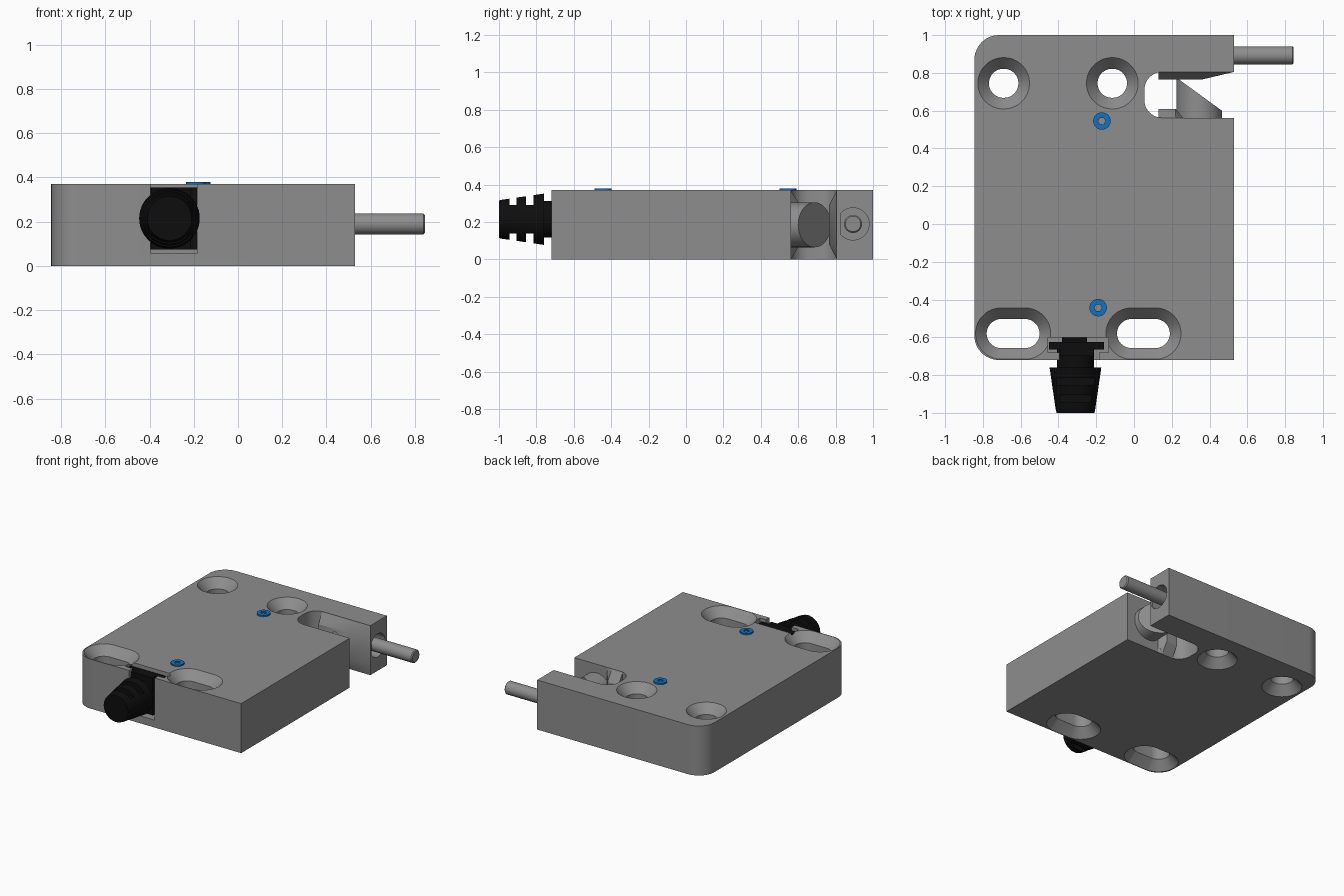
import bpy, bmesh, math
from mathutils import Vector, Matrix

if "Cube" in bpy.data.objects:
    bpy.data.objects.remove(bpy.data.objects["Cube"], do_unlink=True)


def material(name, colour):
    m = bpy.data.materials.new(name)
    m.use_nodes = True
    m.diffuse_color = (*colour, 1)
    m.node_tree.nodes["Principled BSDF"].inputs["Base Color"].default_value = (*colour, 1)
    return m


GREY = material("grey metal", (0.27, 0.27, 0.275))
BLACK = material("black rubber", (0.004, 0.004, 0.004))
BLUE = material("blue screw", (0.005, 0.17, 0.55))
TOP = 0.37
MID = TOP / 2


def finish(name, bm, mat):
    bmesh.ops.recalc_face_normals(bm, faces=bm.faces)
    mesh = bpy.data.meshes.new(name)
    bm.to_mesh(mesh)
    bm.free()
    obj = bpy.data.objects.new(name, mesh)
    bpy.context.collection.objects.link(obj)
    mesh.materials.append(mat)
    return obj


def loft(name, rings, mat=GREY):
    """Skin a stack of equal-length rings and cap both ends."""
    bm = bmesh.new()
    loops = [[bm.verts.new(p) for p in ring] for ring in rings]
    for a, b in zip(loops, loops[1:]):
        for i in range(len(a)):
            j = (i + 1) % len(a)
            bm.faces.new((a[i], a[j], b[j], b[i]))
    bm.faces.new(loops[0])
    bm.faces.new(loops[-1])
    return finish(name, bm, mat)


def box(name, lo, hi, mat=GREY):
    (x0, y0, z0), (x1, y1, z1) = lo, hi
    return loft(name, [[(x0, y0, z), (x1, y0, z), (x1, y1, z), (x0, y1, z)]
                       for z in (z0, z1)], mat)


def turned(name, centre, axis, profile, mat=GREY, sides=48):
    """Round part: profile lists (distance along axis, radius)."""
    turn = Vector((0, 0, 1)).rotation_difference(Vector(axis)).to_matrix()
    angles = [math.tau * i / sides for i in range(sides)]
    return loft(name, [[Vector(centre) + turn @ Vector((r * math.cos(a), r * math.sin(a), d))
                        for a in angles] for d, r in profile], mat)


def rounded(x0, x1, y0, y1, z, r_left, r_right, steps=12):
    """Rounded rectangle ring with separate left and right corner radii."""
    pts = []
    corners = [(x1, y1, r_right, -1, -1), (x0, y1, r_left, 1, -1),
               (x0, y0, r_left, 1, 1), (x1, y0, r_right, -1, 1)]
    for k, (x, y, r, sx, sy) in enumerate(corners):
        n = steps if r else 0
        for i in range(n + 1):
            a = math.pi / 2 * (k + (i / n if n else 0))
            pts.append((x + sx * r + r * math.cos(a), y + sy * r + r * math.sin(a), z))
    return pts


def cut(target, *cutters):
    for c in cutters:
        mod = target.modifiers.new("cut", "BOOLEAN")
        mod.operation, mod.solver, mod.object = "DIFFERENCE", "EXACT", c
        bpy.context.view_layer.objects.active = target
        bpy.ops.object.modifier_apply(modifier=mod.name)
        bpy.data.objects.remove(c, do_unlink=True)


def countersink(x, y, half):
    """Cutter for a screw hole or slot flared on both faces."""
    levels = [(-0.01, 0.145), (0.065, 0.077), (TOP - 0.065, 0.077), (TOP + 0.01, 0.145)]
    rings = []
    for z, r in levels:
        ring = []
        for i in range(48):
            a = math.tau * (i + 0.5) / 48
            side = half if math.cos(a) > 0 else -half
            ring.append((x + side + r * math.cos(a), y + r * math.sin(a), z))
        rings.append(ring)
    return loft("hole_cutter", rings)


# Housing block with rounded left corners
body = loft("housing", [rounded(-0.845, 0.53, -0.72, 1, z, 0.13, 0) for z in (0, TOP)])
cut(body,
    countersink(-0.69, 0.745, 0.001), countersink(-0.115, 0.745, 0.001),
    countersink(-0.64, -0.58, 0.063), countersink(0.05, -0.58, 0.063))

# Latch opening, rod bore and T-shaped cable pocket
cut(body,
    loft("latch_cutter", [rounded(0.055, 0.6, 0.562, 0.805, z, 0.095, 0)
                          for z in (-0.02, TOP + 0.02)]),
    turned("bore_cutter", (0.3, 0.893, 0.19), (1, 0, 0), [(0, 0.086), (0.3, 0.086)]),
    box("pocket_cutter", (-0.455, -0.68, 0.055), (-0.135, -0.6, 0.45)),
    box("mouth_cutter", (-0.395, -0.75, 0.055), (-0.185, -0.66, 0.45)))


# Bevelled lips narrowing the latch opening at mid height
def lip(name, wall, crest, x_start, x_flat, x_end):
    back = wall + 0.02 * (1 if wall > crest else -1)

    def section(x, y):
        return [(x, back, 0.004), (x, wall, 0.004), (x, y, 0.08),
                (x, y, TOP - 0.08), (x, wall, TOP - 0.004), (x, back, TOP - 0.004)]
    return loft(name, [section(x_start, crest), section(x_flat, crest),
                       section(x_end, wall)])


lip("rear_lip", 0.805, 0.765, 0.13, 0.36, 0.528)
lip("front_lip", 0.562, 0.61, 0.13, 0.22, 0.26)

# Latch bolt with a slanted end
bolt = turned("latch_bolt", (0.345, 0.5, MID), (0, 1, 0), [(0, 0.12), (0.4, 0.12)])
bm = bmesh.new()
bm.from_mesh(bolt.data)
edge = bmesh.ops.bisect_plane(bm, geom=bm.verts[:] + bm.edges[:] + bm.faces[:],
                              plane_co=(0.225, 0.775, MID), plane_no=(0.175, 0.24, 0),
                              clear_outer=True)["geom_cut"]
bmesh.ops.contextual_create(bm, geom=[e for e in edge if isinstance(e, bmesh.types.BMEdge)])
bmesh.ops.recalc_face_normals(bm, faces=bm.faces)
bm.to_mesh(bolt.data)
bm.free()

# Push rod
rod = turned("push_rod", (0, 0.893, 0.19), (1, 0, 0),
             [(0.29, 0.048), (0.838, 0.048), (0.845, 0.041)])

# Cable grommet: flange, neck and slotted cone
AX, AZ = -0.31, 0.215
box("grommet_flange", (-0.45, -0.665, 0.075), (-0.16, -0.625, 0.355), BLACK)
box("grommet_stub", (-0.38, -0.63, 0.1), (-0.25, -0.602, 0.33), BLACK)
box("grommet_collar", (-0.393, -0.7, 0.075), (-0.215, -0.66, 0.355), BLACK)
turned("grommet_neck", (AX, 0, AZ), (0, -1, 0), [(0.66, 0.098), (0.77, 0.098)], BLACK)
cone = turned("grommet_cone", (AX, 0, AZ), (0, -1, 0),
              [(0.76, 0.137), (0.985, 0.104), (1.0, 0.1)], BLACK)
for y in (-0.945, -0.855):
    for lo in (0.075, -0.275):
        cut(cone, box("slit_cutter", (AX - 0.2, y, AZ + lo), (AX + 0.2, y + 0.04, AZ + lo + 0.2)))


# Hex socket screws
for i, (x, y) in enumerate([(-0.17, 0.545), (-0.19, -0.443)]):
    screw = turned(f"socket_screw_{i + 1}", (x, y, 0), (0, 0, 1),
                   [(0.34, 0.046), (0.38, 0.046)], BLUE)
    cut(screw, turned("hex_cutter", (x, y, 0), (0, 0, 1), [(0.3, 0.02), (0.4, 0.02)], BLUE, 6))

# Smooth round surfaces, keep edges crisp
for obj in bpy.context.scene.objects:
    if obj.type == "MESH":
        bpy.ops.object.select_all(action="DESELECT")
        obj.select_set(True)
        bpy.context.view_layer.objects.active = obj
        bpy.ops.object.shade_smooth_by_angle(angle=math.radians(25))
